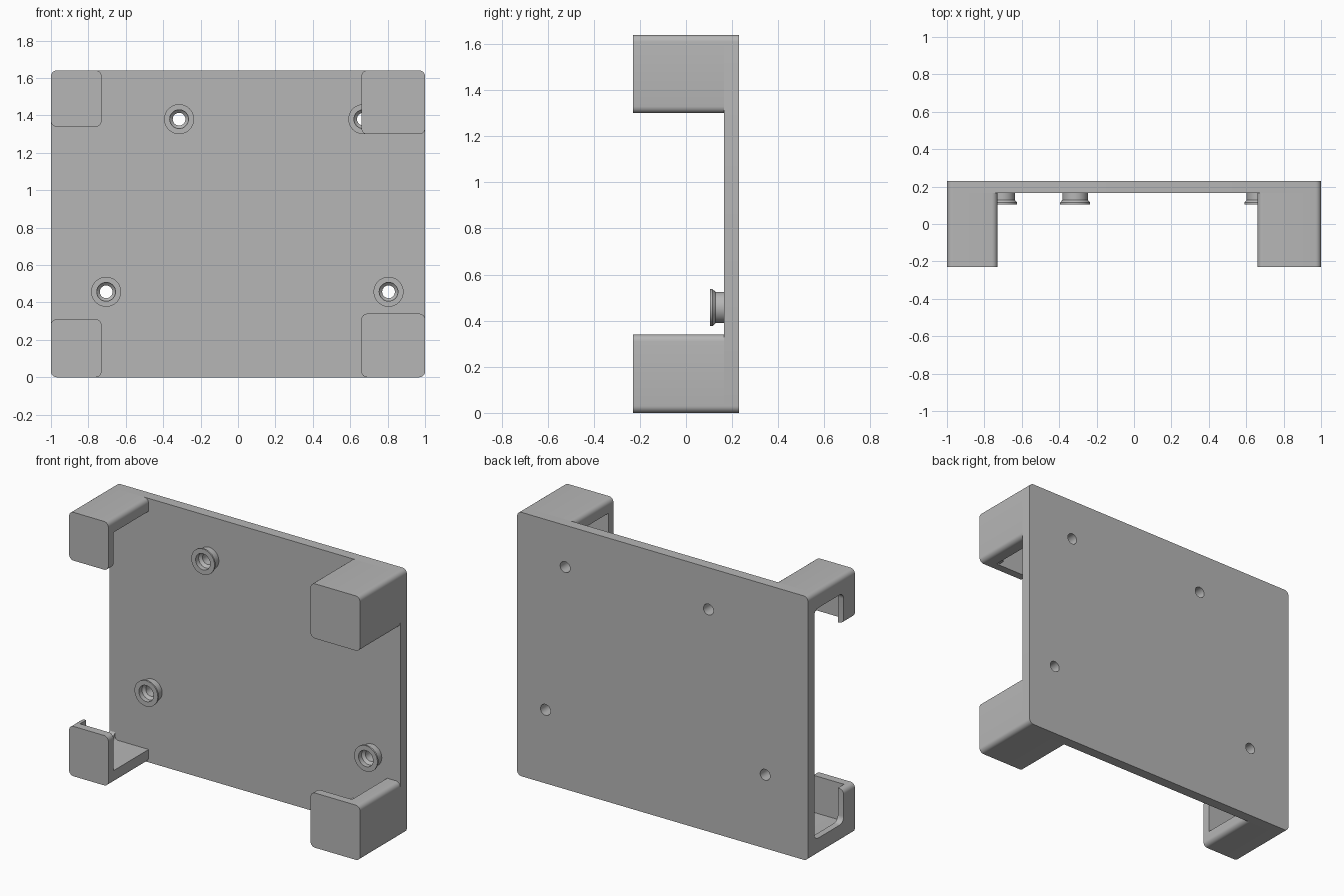
import bpy, bmesh, math
from mathutils import Vector

cube = bpy.data.objects.get("Cube")
if cube:
    bpy.data.objects.remove(cube, do_unlink=True)

HEIGHT = 1.64
FRONT, PLATE, BACK = -0.23, 0.165, 0.23

grey = bpy.data.materials.new("Matte grey")
grey.use_nodes = True
COLOUR = (0.47, 0.47, 0.47, 1)
grey.diffuse_color = COLOUR
grey.node_tree.nodes["Principled BSDF"].inputs["Base Color"].default_value = COLOUR


def add_object(name, bm):
    mesh = bpy.data.meshes.new(name)
    bmesh.ops.recalc_face_normals(bm, faces=bm.faces)
    bm.to_mesh(mesh)
    bm.free()
    mesh.materials.append(grey)
    obj = bpy.data.objects.new(name, mesh)
    bpy.context.collection.objects.link(obj)
    return obj


def rounded_box(name, xs, ys, zs, radius=0.03, axis=1):
    """Box whose edges parallel to the axis are rounded."""
    bm = bmesh.new()
    bmesh.ops.create_cube(bm, size=1)
    for v in bm.verts:
        v.co = Vector([(lo + hi) / 2 + c * (hi - lo)
                       for c, (lo, hi) in zip(v.co, map(sorted, (xs, ys, zs)))])
    edges = [e for e in bm.edges
             if abs((e.verts[0].co - e.verts[1].co).normalized()[axis]) > 0.9]
    bmesh.ops.bevel(bm, geom=edges, offset=radius, segments=6, profile=0.5, affect='EDGES')
    return add_object(name, bm)


def lathe(name, profile, x, z):
    """Closed (radius, y) profile spun about an axis along y."""
    bm = bmesh.new()
    verts = [bm.verts.new((r, y, 0)) for r, y in profile]
    edges = [bm.edges.new((a, b)) for a, b in zip(verts, verts[1:] + verts[:1])]
    bmesh.ops.spin(bm, geom=verts + edges, cent=(0, 0, 0), axis=(0, 1, 0),
                   angle=math.tau, steps=48, use_duplicate=False)
    bmesh.ops.remove_doubles(bm, verts=bm.verts, dist=0.0001)
    bmesh.ops.translate(bm, verts=bm.verts, vec=(x, 0, z))
    return add_object(name, bm)


def cut(obj, cutter):
    mod = obj.modifiers.new("Cut", 'BOOLEAN')
    mod.operation = 'DIFFERENCE'
    mod.solver = 'EXACT'
    mod.object = cutter
    bpy.context.view_layer.objects.active = obj
    bpy.ops.object.modifier_apply(modifier=mod.name)
    bpy.data.objects.remove(cutter, do_unlink=True)


parts = []

# Back plate with screw holes, and a flanged standoff around each hole
plate = rounded_box("back_plate", (-1, 1), (PLATE, BACK), (0, HEIGHT))
parts.append(plate)
standoff = [(0.05, 0.105), (0.08, 0.105), (0.08, 0.115), (0.068, 0.128),
            (0.068, PLATE), (0.034, PLATE), (0.034, 0.15), (0.05, 0.135)]
for i, (x, z) in enumerate([(-0.315, 1.38), (0.67, 1.38), (-0.705, 0.457), (0.805, 0.457)]):
    hole = [(0, 0), (0.034, 0), (0.034, 0.4), (0, 0.4)]
    cut(plate, lathe("hole_cutter", hole, x, z))
    parts.append(lathe(f"standoff_{i + 1}", standoff, x, z))

# Corner brackets: (name, model side, at top, inner x, height)
LIP, FLOOR, SIDE = 0.05, 0.08, 0.09
for name, side, top, inner, tall in [
        ("lower_left_bracket", 1, False, 0.66, 0.34),
        ("upper_left_bracket", 1, True, 0.66, 0.34),
        ("lower_right_bracket", -1, False, -0.73, 0.31),
        ("upper_right_bracket", -1, True, -0.73, 0.30)]:

    def level(lo, hi):
        return (HEIGHT - hi, HEIGHT - lo) if top else (lo, hi)

    bracket = rounded_box(name, (side, inner), (FRONT, PLATE), level(0, tall))
    depth = (FRONT + LIP, PLATE + 0.1)
    if side > 0:
        # Closed outer wall
        cut(bracket, rounded_box("cavity", (0.3, 1 - SIDE), depth, level(FLOOR, 0.7)))
        ridge = rounded_box(name + "_ridge", (0.885, 0.915),
                            (FRONT + 0.04, FRONT + 0.09), level(0.06, tall - 0.01), 0.008, 2)
        parts.append(ridge)
    else:
        # Open outer end, framed by a slim rim
        cut(bracket, rounded_box("cavity", (-0.96, -0.4), depth, level(FLOOR, 0.7), 0.02))
        cut(bracket, rounded_box("opening", (-1.2, -0.8), (FRONT + 0.11, PLATE + 0.005),
                                 level(0.105, 0.7), 0.04, 0))
    parts.append(bracket)

# Smooth the rounded edges while keeping flat faces crisp
bpy.ops.object.select_all(action='DESELECT')
for part in parts:
    part.select_set(True)
bpy.context.view_layer.objects.active = plate
bpy.ops.object.shade_smooth_by_angle(angle=math.radians(30))
